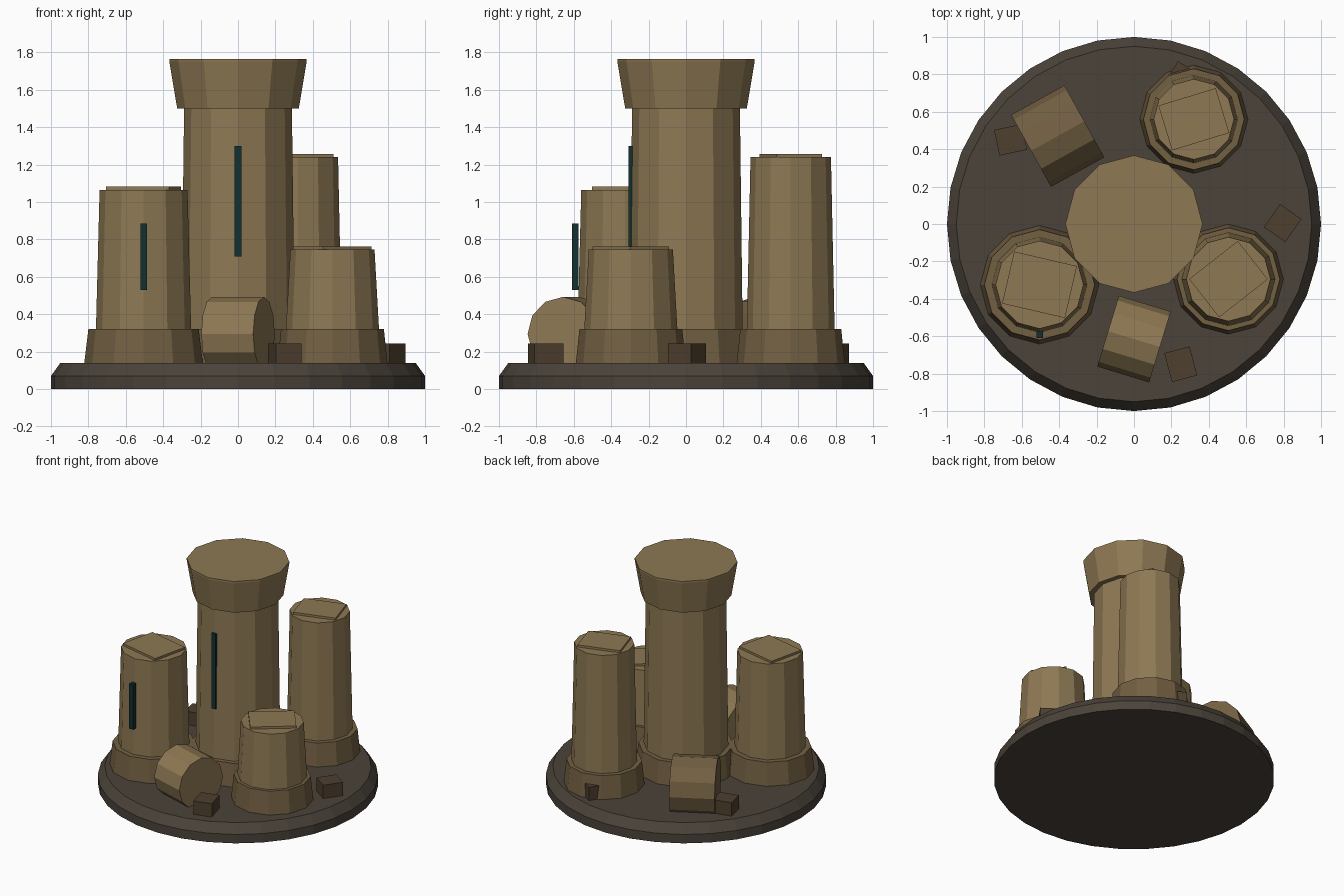
import bpy, bmesh
from math import cos, sin, pi, radians
from mathutils import Matrix

if "Cube" in bpy.data.objects:
    bpy.data.objects.remove(bpy.data.objects["Cube"])


def material(name, rgb):
    m = bpy.data.materials.new(name)
    m.diffuse_color = (*rgb, 1)
    m.use_nodes = True
    m.node_tree.nodes["Principled BSDF"].inputs["Base Color"].default_value = m.diffuse_color
    return m


STONE = material("stone", (0.27, 0.19, 0.088))
PLINTH = material("plinth_stone", (0.17, 0.115, 0.055))
GROUND = material("ground", (0.069, 0.056, 0.042))
CRATE = material("crate_wood", (0.075, 0.05, 0.027))
SLIT = material("slit_dark", (0.006, 0.03, 0.03))


def finish(name, bm, mat, loc, rot=0.0):
    bmesh.ops.recalc_face_normals(bm, faces=bm.faces[:])
    me = bpy.data.meshes.new(name)
    bm.to_mesh(me)
    bm.free()
    me.materials.append(mat)
    ob = bpy.data.objects.new(name, me)
    ob.location = loc
    ob.rotation_euler.z = radians(rot)
    bpy.context.collection.objects.link(ob)
    return ob


def lathe(name, profile, sides, mat, loc=(0, 0, 0), rot=0.0, lay=False):
    """Closed faceted solid from (radius, z) rings; lay=True puts its axis along x."""
    bm = bmesh.new()
    rings = [[bm.verts.new((r * cos(2 * pi * i / sides), r * sin(2 * pi * i / sides), z))
              for i in range(sides)] for r, z in profile]
    for a, b in zip(rings, rings[1:]):
        for i in range(sides):
            j = (i + 1) % sides
            bm.faces.new((a[i], a[j], b[j], b[i]))
    bm.faces.new(rings[0][::-1])
    bm.faces.new(rings[-1])
    if lay:
        bm.transform(Matrix.Rotation(pi / 2, 4, 'Y'))
    return finish(name, bm, mat, loc, rot)


def box(name, size, mat, loc, rot=0.0):
    bm = bmesh.new()
    bmesh.ops.create_cube(bm, size=1)
    bmesh.ops.scale(bm, vec=size, verts=bm.verts[:])
    return finish(name, bm, mat, loc, rot)


# Round base with bevelled rim
lathe("base", [(1, 0), (1, 0.07), (0.95, 0.14)], 32, GROUND)

# Central tower: plinth, shaft, flared crown, slit window
lathe("main_plinth", [(0.36, 0.13), (0.34, 0.32)], 12, PLINTH)
lathe("main_shaft", [(0.305, 0.14), (0.288, 1.52)], 12, STONE)
lathe("main_crown", [(0.325, 1.5), (0.367, 1.75), (0.367, 1.765)], 12, STONE)
box("main_slit", (0.035, 0.03, 0.59), SLIT, (0, -0.292, 1.005))

# Side towers: x, y, top z, shaft radii, plinth radii, cap size and angle
towers = [
    ("left", -0.505, -0.325, 1.065, 0.255, 0.235, 0.318, 0.295, (0.345, 0.285), -13),
    ("right", 0.505, -0.295, 0.745, 0.25, 0.225, 0.295, 0.275, (0.33, 0.26), 38),
    ("back", 0.32, 0.56, 1.24, 0.235, 0.215, 0.29, 0.27, (0.32, 0.25), 17),
]
for n, x, y, top, r0, r1, p0, p1, cap, ang in towers:
    lathe(n + "_plinth", [(p0, 0.13), (p1, 0.32)], 12, PLINTH, (x, y, 0))
    lathe(n + "_shaft", [(r0, 0.3), (r1, top)], 12, STONE, (x, y, 0))
    box(n + "_cap", (*cap, 0.04), STONE, (x, y, top - 0.003), ang)
box("left_slit", (0.035, 0.035, 0.355), SLIT, (-0.503, -0.592, 0.708))

# Lying barrels
lathe("front_barrel", [(0.198, -0.145), (0.198, 0.145)], 12, STONE,
      (0, -0.615, 0.295), -17, lay=True)
lathe("back_barrel", [(0.22, -0.163), (0.22, 0.163)], 12, PLINTH,
      (-0.408, 0.47, 0.28), 29, lay=True)

# Small crates
for n, x, y, sx, sy, ang in [
    ("front", 0.25, -0.75, 0.14, 0.16, 15),
    ("right", 0.795, 0.005, 0.14, 0.15, -35),
    ("left", -0.66, 0.45, 0.15, 0.14, 12),
    ("back", 0.255, 0.77, 0.14, 0.15, -32),
]:
    box(n + "_crate", (sx, sy, 0.145), CRATE, (x, y, 0.172), ang)
